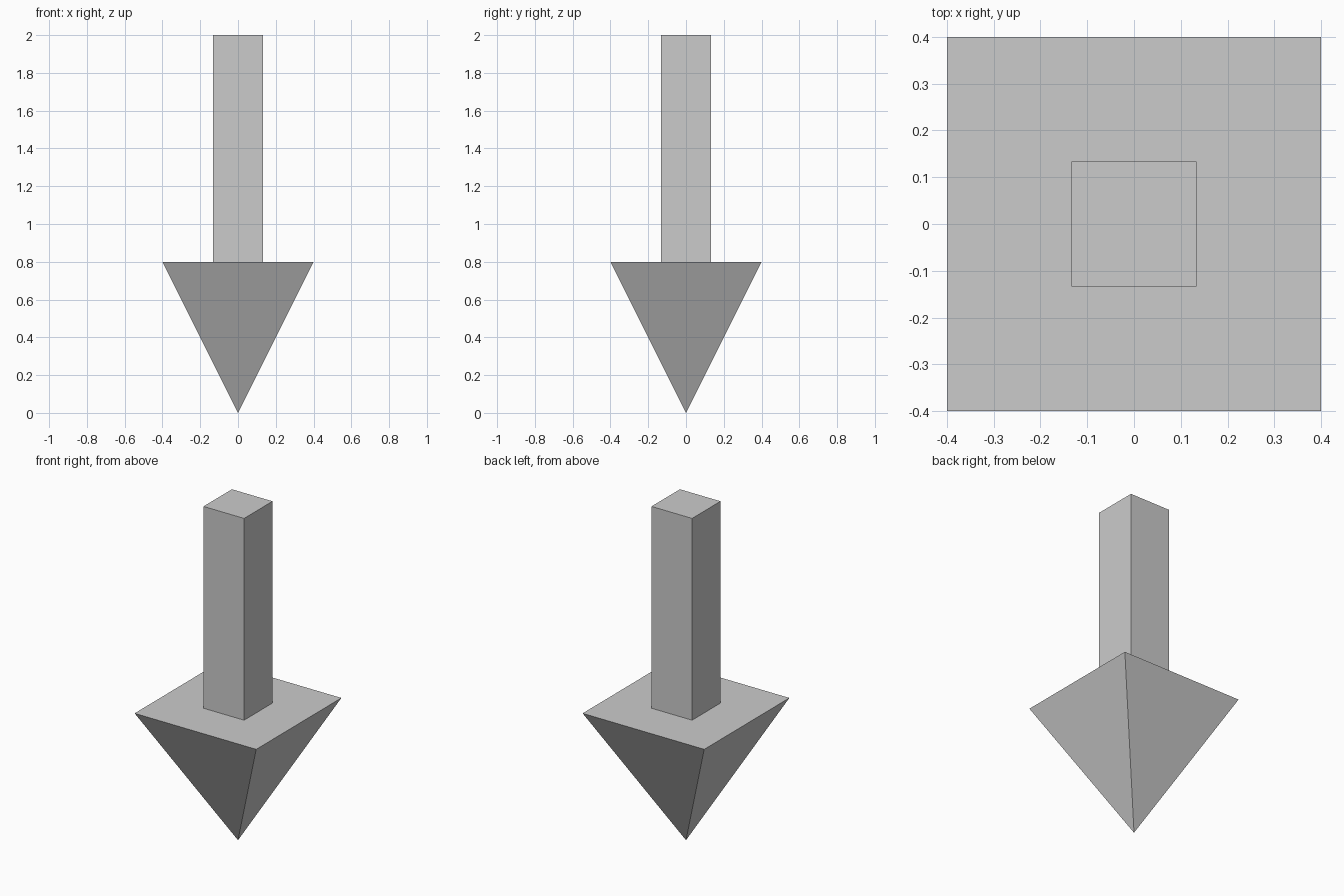
import bpy
import bmesh
from mathutils import Matrix, Vector

default_cube = bpy.data.objects.get("Cube")
if default_cube:
    bpy.data.objects.remove(default_cube, do_unlink=True)

HEAD_TOP = 0.8
TOP = 2.0

# One plain grey for the whole arrow
GREY = (0.6, 0.6, 0.6, 1.0)
grey = bpy.data.materials.new("plain grey")
grey.use_nodes = True
grey.diffuse_color = GREY
grey.node_tree.nodes["Principled BSDF"].inputs["Base Color"].default_value = GREY


def square_part(name, width, bottom, top, pointed=False):
    """Square block between two heights, optionally drawn to a point below."""
    bm = bmesh.new()
    size = Vector((width, width, top - bottom))
    place = Matrix.LocRotScale(Vector((0, 0, (top + bottom) / 2)), None, size)
    bmesh.ops.create_cube(bm, size=1, matrix=place)
    if pointed:
        low = [v for v in bm.verts if v.co.z < (top + bottom) / 2]
        bmesh.ops.pointmerge(bm, verts=low, merge_co=Vector((0, 0, bottom)))
    bmesh.ops.recalc_face_normals(bm, faces=bm.faces)
    mesh = bpy.data.meshes.new(name)
    bm.to_mesh(mesh)
    bm.free()
    mesh.materials.append(grey)
    part = bpy.data.objects.new(name, mesh)
    bpy.context.collection.objects.link(part)
    return part


# Downward pyramid head and the square shaft standing on it
square_part("arrow_head", 0.8, 0.0, HEAD_TOP, pointed=True)
square_part("arrow_shaft", 0.267, HEAD_TOP, TOP)
